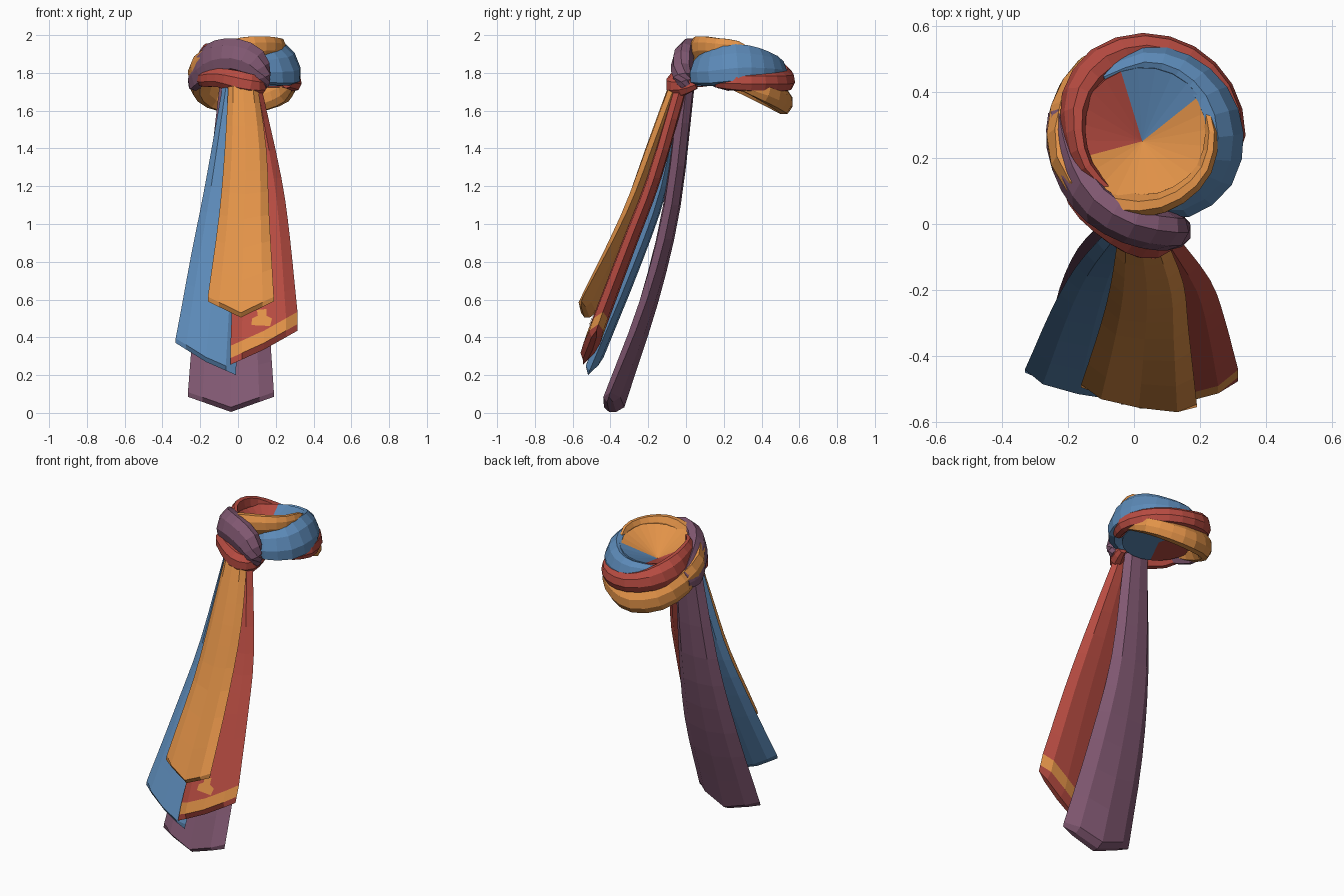
import bpy, bmesh, math
from mathutils import Vector
from mathutils.bvhtree import BVHTree

cube = bpy.data.objects.get("Cube")
if cube:
    bpy.data.objects.remove(cube)


def material(name, rgb):
    m = bpy.data.materials.new(name)
    m.use_nodes = True
    m.diffuse_color = (*rgb, 1)
    m.node_tree.nodes["Principled BSDF"].inputs["Base Color"].default_value = (*rgb, 1)
    return m


ORANGE = material("orange cloth", (.76, .29, .065))
RED = material("red cloth", (.48, .072, .054))
BLUE = material("blue cloth", (.107, .254, .479))
PURPLE = material("purple cloth", (.22, .098, .168))
CX, CY = .03, .27


def finish(bm, name, *mats):
    bmesh.ops.recalc_face_normals(bm, faces=bm.faces)
    mesh = bpy.data.meshes.new(name)
    bm.to_mesh(mesh)
    obj = bpy.data.objects.new(name, mesh)
    bpy.context.collection.objects.link(obj)
    for m in mats:
        mesh.materials.append(m)
    return bm


def smooth_path(points, steps):
    """Resample control points with a Catmull-Rom spline."""
    p = [Vector(q) for q in points]
    p = [p[0] * 2 - p[1]] + p + [p[-1] * 2 - p[-2]]
    out = []
    for a, b, c, d in zip(p, p[1:], p[2:], p[3:]):
        for i in range(steps):
            t = i / steps
            out.append((b * 2 + (c - a) * t + (a * 2 - b * 5 + c * 4 - d) * t ** 2
                        + (b * 3 - a - c * 3 + d) * t ** 3) / 2)
    return out + [p[-2]]


def loft(rings, stripe_row=None):
    """Skin a list of eight-point rings and cap both ends with strips."""
    bm = bmesh.new()
    rows = [[bm.verts.new(p) for p in ring] for ring in rings]
    for r, (a, b) in enumerate(zip(rows, rows[1:])):
        for i in range(8):
            j = (i + 1) % 8
            bm.faces.new((a[i], a[j], b[j], b[i])).material_index = int(r == stripe_row)
    for e in (rows[0], rows[-1]):
        for corners in ((0, 1, 7), (1, 2, 6, 7), (2, 3, 5, 6), (3, 4, 5)):
            bm.faces.new([e[c] for c in corners])
    return bm


def band(name, mat, stations, lean, steps=2):
    """Flattened strand through stations of x, y, z, half depth, half height; its top leans inward."""
    path = smooth_path(stations, steps)
    rings = []
    for i, s in enumerate(path):
        tangent = (path[min(i + 1, len(path) - 1)] - path[max(i - 1, 0)]).to_3d().normalized()
        side = tangent.cross(Vector((0, 0, 1))).normalized()
        up = (side.cross(tangent) - side * lean).normalized()
        side = tangent.cross(up)
        angles = [math.tau * (k + .5) / 8 for k in range(8)]
        rings.append([s.to_3d() + side * s[3] * math.cos(t) * 1.06 + up * s[4] * math.sin(t) * 1.06
                      for t in angles])
    finish(loft(rings), name, mat)


def ring_band(name, mat, lean, stations):
    """Strand given by angle, radius, z, half depth, half height."""
    band(name, mat, [(CX + r * math.cos(math.radians(a)), CY + r * math.sin(math.radians(a)), z, d, h)
                     for a, r, z, d, h in stations], lean)


def tail(name, mats, stations, slant, drop, tilt, thick, stripe=False):
    """Hanging end through stations of left x, right x, y, z."""
    path = smooth_path(stations, 3)
    last = len(path) - 1
    plan = [(s, (i / last) ** 3, thick * (.8 + .2 * i / last), 0) for i, s in enumerate(path)]
    end = path[-1]
    if stripe:
        plan.append((end, 1, thick, -.065))
    plan.append((end, 1, thick * .35, -.1 if stripe else -.025))
    # edge points first, then front and back columns
    section = [(0, 0), (.17, -.5), (.5, -.6), (.83, -.5), (1, 0), (.83, .5), (.5, .6), (.17, .5)]
    rings = []
    for (xl, xr, y, z), w, t, dz in plan:
        rings.append([(xl + (xr - xl) * u, y + v * t + tilt * w * (u - .5) + dz * .35,
                       z + dz + w * (slant * (u - .5) - drop * (1 - abs(2 * u - 1))))
                      for u, v in section])
    return finish(loft(rings, last if stripe else None), name, *mats)


# Hanging tails, front to back
tail("orange_tail", [ORANGE], [(-.05, .10, -.05, 1.76), (-.07, .15, -.18, 1.4),
     (-.1, .165, -.31, 1.05), (-.16, .19, -.515, .615)], 0, .085, -.06, .068)
red_mesh = tail("red_tail", [RED, ORANGE], [(0, .125, -.03, 1.72), (-.01, .23, -.17, 1.24),
     (-.02, .275, -.3, .9), (-.04, .315, -.475, .445)], .18, .01, .07, .075, True)
tail("blue_tail", [BLUE], [(-.08, .03, -.02, 1.74), (-.175, .02, -.13, 1.2),
     (-.25, .01, -.27, .8), (-.33, -.01, -.475, .31)], -.17, .015, -.07, .065)
tail("purple_tail", [PURPLE], [(-.095, .075, .005, 1.76), (-.17, .105, -.075, 1.1),
     (-.225, .155, -.2, .6), (-.265, .19, -.38, .11)], 0, .08, -.04, .09)

# Painted patch laid on the red tail
tree = BVHTree.FromBMesh(red_mesh)
bm = bmesh.new()
outline = [(.07, .465), (.17, .46), (.18, .5), (.15, .515), (.15, .55), (.10, .545), (.105, .515), (.075, .5)]
patch = []
for x, z in outline:
    hit = tree.ray_cast(Vector((x, -2, z)), Vector((0, 1, 0)))[0]
    patch.append(bm.verts.new((x, (hit.y if hit else -.5) - .006, z)))
bm.faces.new(patch)
finish(bm, "red_tail_patch", ORANGE)

# Twisted strands of the ring
ring_band("blue_strand", BLUE, .4, [
    (275, .20, 1.80, .03, .06), (300, .235, 1.82, .04, .085), (330, .25, 1.83, .045, .1),
    (0, .245, 1.85, .045, .105), (30, .24, 1.845, .04, .09), (60, .235, 1.83, .035, .07),
    (90, .23, 1.825, .03, .06), (125, .22, 1.83, .02, .04)])
ring_band("red_strand", RED, .2, [
    (335, .25, 1.75, .03, .03), (0, .265, 1.755, .04, .05), (30, .265, 1.755, .04, .055),
    (60, .265, 1.755, .04, .055), (90, .265, 1.765, .04, .055), (120, .255, 1.80, .045, .065),
    (150, .235, 1.845, .04, .075), (180, .21, 1.885, .03, .065), (210, .205, 1.9, .025, .055),
    (240, .205, 1.9, .015, .035)])
ring_band("orange_strand", ORANGE, 0, [
    (5, .265, 1.74, .02, .03), (35, .265, 1.70, .035, .055), (65, .25, 1.66, .04, .06),
    (95, .25, 1.645, .045, .065), (130, .255, 1.68, .045, .07), (165, .25, 1.75, .045, .075),
    (200, .25, 1.82, .045, .075), (235, .235, 1.88, .045, .07), (270, .215, 1.925, .035, .065),
    (300, .21, 1.94, .03, .055), (330, .21, 1.935, .025, .05), (0, .205, 1.925, .02, .045),
    (25, .205, 1.89, .012, .02)])

# Sunken cap that closes the ring, coloured by sector
bm = bmesh.new()
count = 24
angles = [math.radians(35 + 360 / count * i) for i in range(count)]


def circle(radius, height, lift):
    return [bm.verts.new((CX + radius * math.cos(a), CY + radius * math.sin(a),
                          height + lift * math.cos(a + math.radians(60)))) for a in angles]


top_mid = bm.verts.new((.025, .25, 1.81))
low_mid = bm.verts.new((.025, .25, 1.74))
rim = circle(.203, 1.925, .048)
base = circle(.22, 1.74, -.01)
for i in range(count):
    j = (i + 1) % count
    sector = 2 if i < 5 else 1 if i < 11 else 0
    under = 1 if 5 <= i < 14 else 2
    bm.faces.new((top_mid, rim[i], rim[j])).material_index = sector
    bm.faces.new((rim[i], base[i], base[j], rim[j])).material_index = under
    bm.faces.new((low_mid, base[j], base[i])).material_index = under
finish(bm, "cap", ORANGE, RED, BLUE)

# Knot at the front
band("purple_knot", PURPLE, [
    (-.235, .34, 1.775, .02, .05), (-.22, .25, 1.79, .04, .09), (-.175, .14, 1.84, .05, .1),
    (-.105, .055, 1.885, .055, .09), (-.01, 0, 1.895, .055, .085), (.08, -.02, 1.855, .055, .08),
    (.125, -.02, 1.78, .05, .05), (.13, 0, 1.73, .03, .03)], .3)
band("red_knot", RED, [
    (-.21, .18, 1.77, .02, .03), (-.17, .08, 1.77, .035, .045), (-.1, .01, 1.775, .04, .05),
    (-.01, -.04, 1.755, .05, .06), (.06, -.055, 1.735, .05, .06), (.11, -.02, 1.73, .04, .05),
    (.13, .05, 1.75, .025, .035)], 0)
